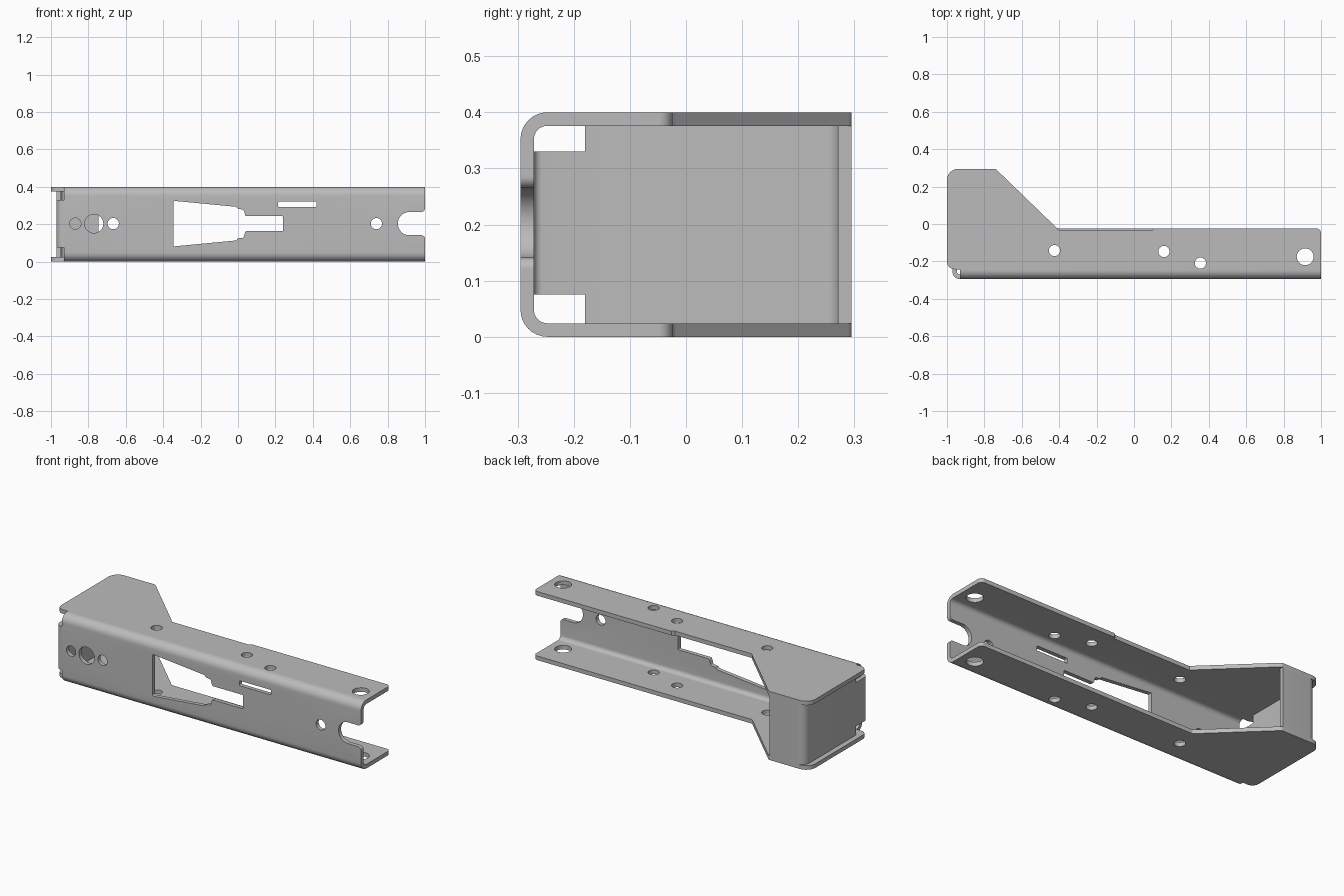
import bpy, bmesh, math
from mathutils import Vector

cube = bpy.data.objects.get("Cube")
if cube:
    bpy.data.objects.remove(cube, do_unlink=True)

T = 0.024                      # sheet thickness
H, D = 0.4, 0.295              # height, half depth
R = 0.048                      # outer bend radius

steel = bpy.data.materials.new("plain_grey_steel")
steel.use_nodes = True
GREY = (0.5, 0.5, 0.5, 1)
steel.diffuse_color = GREY
steel.node_tree.nodes["Principled BSDF"].inputs["Base Color"].default_value = GREY


def rounded(corners, steps=8):
    """Polygon outline; a corner given as (a, b, r) is filleted."""
    out = []
    n = len(corners)
    for i, c in enumerate(corners):
        p = Vector(c[:2])
        if len(c) == 2:
            out.append(p)
            continue
        r = c[2]
        u = (Vector(corners[i - 1][:2]) - p).normalized()
        v = (Vector(corners[(i + 1) % n][:2]) - p).normalized()
        half = u.angle(v) / 2
        centre = p + (u + v).normalized() * (r / math.sin(half))
        start = p + u * (r / math.tan(half)) - centre
        end = p + v * (r / math.tan(half)) - centre
        sweep = start.angle_signed(end)
        a0 = math.atan2(start.y, start.x)
        for k in range(steps + 1):
            a = a0 - sweep * k / steps
            out.append(centre + Vector((math.cos(a), math.sin(a))) * r)
    return out


def circle(a, b, r, n=32):
    return [Vector((a + r * math.cos(math.tau * k / n), b + r * math.sin(math.tau * k / n)))
            for k in range(n)]


def prism(name, outline, axis, lo, hi):
    """Extrude a 2D outline along an axis."""
    place = {"x": lambda p: (lo, p[0], p[1]),
             "y": lambda p: (p[0], lo, p[1]),
             "z": lambda p: (p[0], p[1], lo)}[axis]
    bm = bmesh.new()
    face = bm.faces.new([bm.verts.new(place(p)) for p in outline])
    ext = bmesh.ops.extrude_face_region(bm, geom=[face])
    move = Vector([hi - lo if axis == k else 0 for k in "xyz"])
    bmesh.ops.translate(bm, vec=move,
                        verts=[g for g in ext["geom"] if isinstance(g, bmesh.types.BMVert)])
    bmesh.ops.recalc_face_normals(bm, faces=bm.faces)
    mesh = bpy.data.meshes.new(name)
    bm.to_mesh(mesh)
    bm.free()
    mesh.materials.append(steel)
    ob = bpy.data.objects.new(name, mesh)
    bpy.context.collection.objects.link(ob)
    return ob


def cut(target, cutter, operation="DIFFERENCE"):
    mod = target.modifiers.new("cut", "BOOLEAN")
    mod.operation, mod.solver, mod.object = operation, "EXACT", cutter
    bpy.context.view_layer.objects.active = target
    bpy.ops.object.modifier_apply(modifier=mod.name)
    bpy.data.objects.remove(cutter, do_unlink=True)


# U channel: front web with an upper and lower flange
channel = prism("channel_body", rounded([
    (0.4, 0), (-D, 0, R), (-D, H, R), (0.4, H),
    (0.4, H - T), (T - D, H - T, R - T), (T - D, T, R - T), (0.4, T)]), "x", -1.1, 1.1)

# Trim to the flange outline
cut(channel, prism("flange_outline", rounded([
    (-1, D, 0.06), (-0.74, D, 0.02), (-0.41, -0.024, 0.02), (1, -0.024, 0.025),
    (1, -0.4), (-0.93, -0.4), (-0.93, -0.242), (-1, -0.242, 0.04)]),
    "z", -0.1, 0.5), "INTERSECT")

# Shallow step in the upper flange edge
cut(channel, prism("edge_step", [
    (-0.43, 0), (-0.4, -0.036), (0.095, -0.036), (0.11, -0.024), (0.11, 0)], "z", 0.3, 0.5))

# Round holes through both flanges
for x, y, r in [(-0.425, -0.142, 0.03), (0.16, -0.147, 0.03),
                (0.355, -0.209, 0.03), (0.915, -0.175, 0.045)]:
    cut(channel, prism("flange_hole", circle(x, y, r), "z", -0.1, 0.5))

# Round holes in the web
MID = 0.203
for x, r in [(-0.87, 0.03), (-0.77, 0.05), (-0.667, 0.03), (0.74, 0.03)]:
    cut(channel, prism("web_hole", circle(x, MID, r), "y", -0.4, -0.2))

# Tapered window with a narrow neck, symmetric about the middle
half = [(-0.345, 0.122, 0.006), (-0.01, 0.09, 0.006), (0, 0.079), (0.03, 0.075, 0.008),
        (0.04, 0.04, 0.006), (0.24, 0.04, 0.004)]
upper = [(c[0], MID + c[1], *c[2:]) for c in half]
lower = [(c[0], MID - c[1], *c[2:]) for c in reversed(half)]
cut(channel, prism("web_window", rounded(upper + lower, 4), "y", -0.4, -0.2))

# Small slot
cut(channel, prism("web_slot", rounded([
    (0.215, 0.292, 0.006), (0.42, 0.292, 0.006), (0.42, 0.321, 0.006), (0.215, 0.321, 0.006)]),
    "y", -0.4, -0.2))

# Open round notch at the end of the web, with flared lips
n = 0.062
cut(channel, prism("end_notch", rounded([
    (0.855, MID - n, n - 0.001), (1, MID - n, 0.02), (1, MID - 0.1), (1.1, MID - 0.1),
    (1.1, MID + 0.1), (1, MID + 0.1), (1, MID + n, 0.02), (0.855, MID + n, n - 0.001)], 12),
    "y", -0.4, -0.2))

# End plate: bent from the web, across the end and round to the back
X = -0.97
end_plate = prism("end_plate", rounded([
    (-0.93, -D), (X, -D, 0.039), (X, D, R), (-0.745, D),
    (-0.745, D - T), (X + T, D - T, R - T), (X + T, T - D, 0.015), (-0.93, T - D)]),
    "z", T, H - T)

# Bend reliefs above and below the front tab
for lo, hi in [(-0.1, 0.075), (0.33, 0.5)]:
    cut(end_plate, prism("bend_relief", [
        (-1.1, -0.4), (-0.9, -0.4), (-0.9, -0.18), (-1.1, -0.18)], "z", lo, hi))

# Smooth bends and holes, keep edges sharp
bpy.ops.object.select_all(action="DESELECT")
for ob in (channel, end_plate):
    ob.select_set(True)
bpy.context.view_layer.objects.active = channel
bpy.ops.object.shade_smooth_by_angle(angle=math.radians(30))
